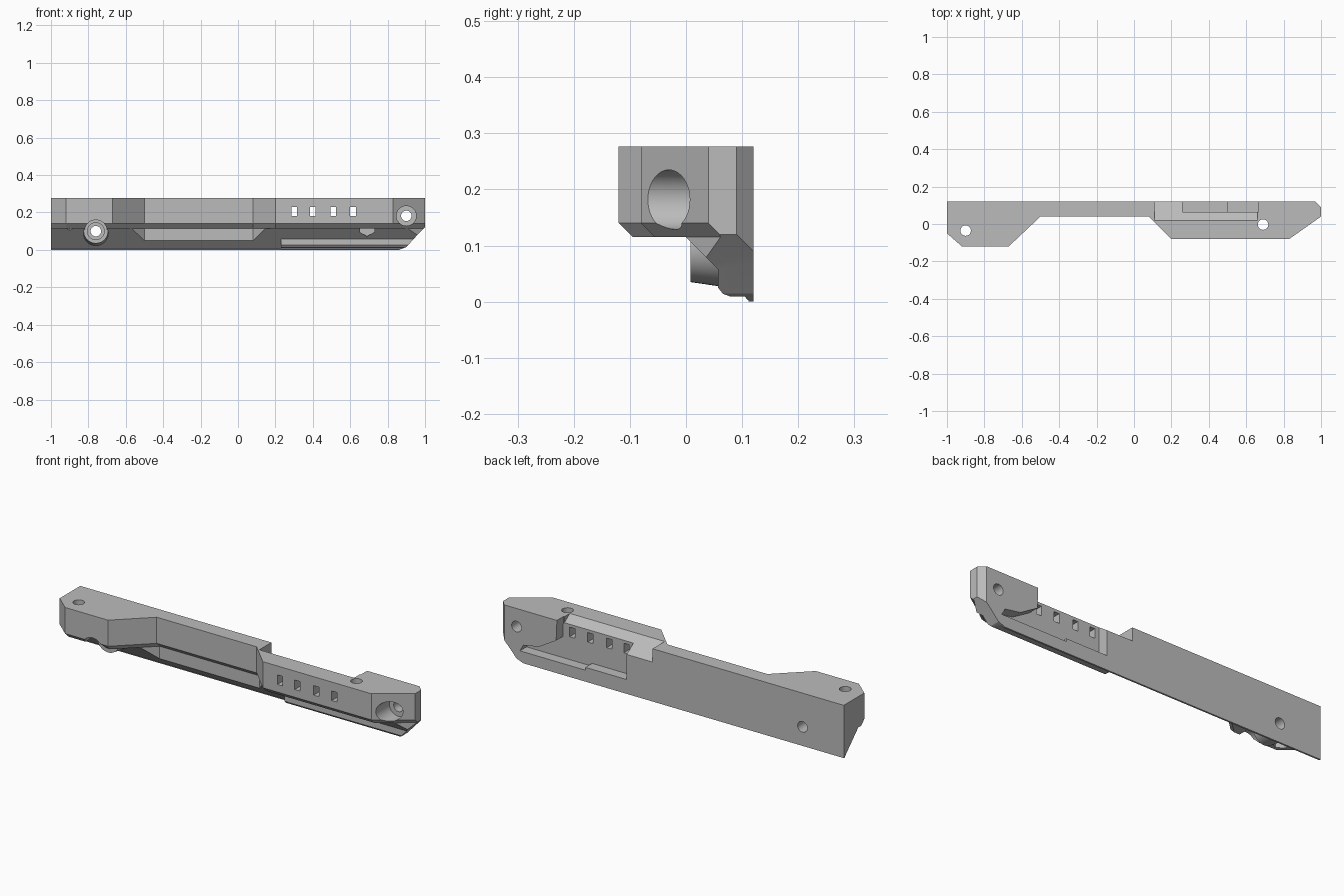
import bpy, bmesh, math
from mathutils import Matrix

if "Cube" in bpy.data.objects:
    bpy.data.objects.remove(bpy.data.objects["Cube"], do_unlink=True)

grey = bpy.data.materials.new("plain grey")
grey.use_nodes = True
grey.diffuse_color = (0.5, 0.5, 0.5, 1)
grey.node_tree.nodes["Principled BSDF"].inputs["Base Color"].default_value = grey.diffuse_color


def make_object(name, bm):
    bmesh.ops.recalc_face_normals(bm, faces=bm.faces)
    mesh = bpy.data.meshes.new(name)
    bm.to_mesh(mesh)
    bm.free()
    mesh.materials.append(grey)
    obj = bpy.data.objects.new(name, mesh)
    bpy.context.collection.objects.link(obj)
    return obj


def loft(name, rings):
    """Skin a closed solid through rings with matching point counts."""
    bm = bmesh.new()
    loops = [[bm.verts.new(p) for p in ring] for ring in rings]
    n = len(loops[0])
    for low, high in zip(loops, loops[1:]):
        for i in range(n):
            j = (i + 1) % n
            bm.faces.new((low[i], low[j], high[j], high[i]))
    bm.faces.new(loops[0])
    bm.faces.new(loops[-1])
    return make_object(name, bm)


def prism(name, points, axis, start, end):
    """Extrude a 2D profile along x or y."""
    def place(p, d):
        return (d, p[0], p[1]) if axis == "x" else (p[0], d, p[1])
    return loft(name, [[place(p, d) for p in points] for d in (start, end)])


def cylinder(name, center, axis, start, end, r1, r2=None, sides=40):
    """Cylinder or cone along y or z; center holds the other two coordinates."""
    bm = bmesh.new()
    bmesh.ops.create_cone(bm, cap_ends=True, segments=sides, radius1=r1,
                          radius2=r2 or r1, depth=end - start)
    mid = (start + end) / 2
    if axis == "y":
        m = Matrix.Translation((center[0], mid, center[1])) @ Matrix.Rotation(-math.pi / 2, 4, "X")
    else:
        m = Matrix.Translation((center[0], center[1], mid))
    bmesh.ops.transform(bm, matrix=m, verts=bm.verts)
    return make_object(name, bm)


def combine(tool, operation="DIFFERENCE"):
    mod = body.modifiers.new("combine", "BOOLEAN")
    mod.operation = operation
    mod.solver = "EXACT"
    mod.object = tool
    bpy.context.view_layer.objects.active = body
    bpy.ops.object.modifier_apply(modifier=mod.name)
    bpy.data.objects.remove(tool, do_unlink=True)


# Main bar: plan outline, with the front drawn inwards under the upper block
outline = [(-1, 0.12), (-1, -0.05), (-0.92, -0.12), (-0.67, -0.12), (-0.5, 0.04),
           (0.08, 0.04), (0.2, -0.08), (0.83, -0.08), (1, 0.04), (1, 0.09), (0.97, 0.12)]
levels = [(0, 0.025), (0.115, 0.025), (0.14, 0), (0.277, 0)]
body = loft("bracket_body", [[(x, y + inset if y < 0.08 else y, z) for x, y in outline]
                             for z, inset in levels])

# Sloping underside
combine(prism("underside_cut", [(-0.3, 0.115), (0, 0.115), (0.111, 0.004), (0.111, 0),
                                (0.111, -0.1), (-0.3, -0.1)], "x", -1.2, 1.2))

# Rounded lower lip
lip = [(0.11, 0.003), (0.105, 0.009), (0.08, 0.009), (0.066, 0.014), (0.057, 0.025),
       (0.057, 0.06), (0.075, 0.08), (0.12, 0.08), (0.12, 0.0)]
combine(prism("lower_lip", lip, "x", 0.23, 0.95), "UNION")

# Raked lower end
combine(prism("end_cut", [(1.02, 0.14), (0.95, 0.07), (0.9, 0.015), (0.86, 0), (0.86, -0.1),
                          (1.2, -0.1), (1.2, 0.14)], "y", -0.3, 0.3))

# Screw boss under the wide end
combine(cylinder("screw_boss", (-0.76, 0.1), "y", 0.008, 0.11, 0.065, 0.08), "UNION")
combine(cylinder("screw_channel", (-0.76, 0.1), "y", -0.2, 0.008, 0.06))
combine(cylinder("screw_recess", (-0.76, 0.1), "y", -0.1, 0.03, 0.045))
combine(cylinder("screw_hole", (-0.76, 0.1), "y", -0.2, 0.2, 0.028))

# Counterbored hole in the slanted end
combine(cylinder("end_counterbore", (0.9, 0.182), "y", -0.2, 0.045, 0.053))
combine(cylinder("end_hole", (0.9, 0.182), "y", -0.2, 0.2, 0.028))

# Vertical holes with nut pockets beneath
for x, y in ((-0.9, -0.035), (0.69, -0.003)):
    combine(cylinder("vertical_hole", (x, y), "z", 0.09, 0.4, 0.028))
    combine(cylinder("nut_pocket", (x, y), "z", 0.075, 0.14, 0.045, sides=6))

# Ramped notch and stepped rear pocket
combine(prism("ramp_notch", [(-0.01, 0.298), (0.2, 0.151), (0.2, 0.4), (-0.01, 0.4)],
              "x", 0.11, 0.66))
pocket = [(0.26, 0.075), (0.5, 0.075), (0.5, 0.06), (0.88, 0.06), (0.86, 0.095),
          (0.77, 0.11), (0.67, 0.17), (0.66, 0.4), (0.26, 0.4)]
combine(prism("rear_pocket", pocket, "y", 0.065, 0.2))

# Row of windows
for x in (0.3, 0.4, 0.51, 0.615):
    sides = [(x - 0.015, 0.18), (x + 0.015, 0.18), (x + 0.015, 0.23), (x - 0.015, 0.23)]
    combine(prism("window", sides, "y", -0.2, 0.1))

# Centre, seat on the ground and smooth the round parts
bpy.ops.object.select_all(action="DESELECT")
body.select_set(True)
bpy.context.view_layer.objects.active = body
bpy.ops.object.shade_smooth_by_angle(angle=math.radians(25))
body.location.z = -min(v.co.z for v in body.data.vertices)
